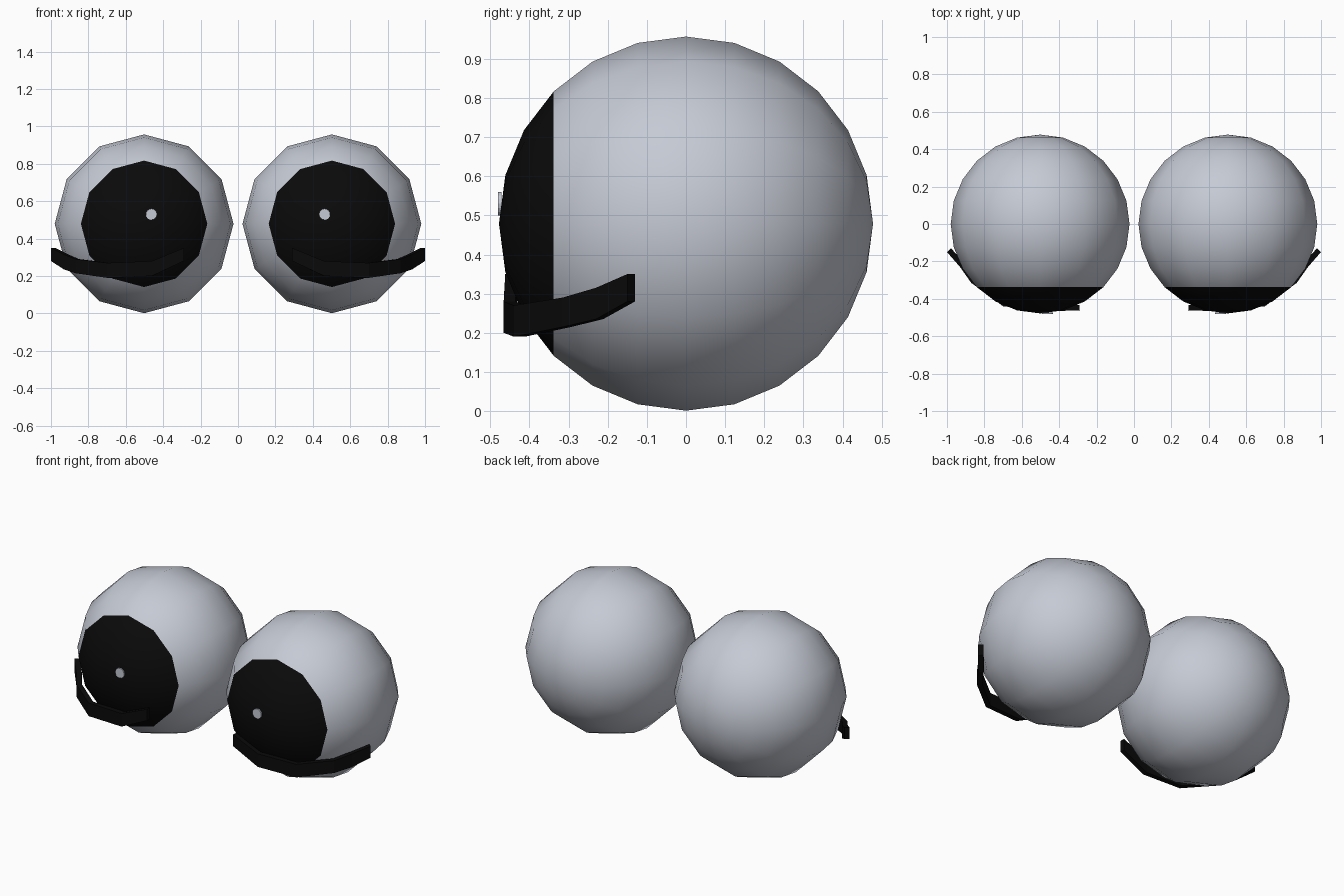
import bpy, bmesh, math
from mathutils import Vector, Matrix

if "Cube" in bpy.data.objects:
    bpy.data.objects.remove(bpy.data.objects["Cube"], do_unlink=True)

R = 0.478
CX = 0.502


def material(name, rgb):
    m = bpy.data.materials.new(name)
    m.use_nodes = True
    m.diffuse_color = (*rgb, 1)
    m.node_tree.nodes["Principled BSDF"].inputs["Base Color"].default_value = (*rgb, 1)
    return m


WHITE = material("pale_grey", (0.56, 0.59, 0.66))
BLACK = material("black", (0.003, 0.003, 0.003))


def finish(name, bm, mats, smooth=False):
    bmesh.ops.recalc_face_normals(bm, faces=bm.faces)
    me = bpy.data.meshes.new(name)
    bm.to_mesh(me)
    bm.free()
    for m in mats:
        me.materials.append(m)
    for p in me.polygons:
        p.use_smooth = smooth
    ob = bpy.data.objects.new(name, me)
    bpy.context.collection.objects.link(ob)
    return ob


def eyeball(name, cx):
    # Sphere with its poles front and back; the front cap is the pupil
    bm = bmesh.new()
    bmesh.ops.create_uvsphere(bm, u_segments=12, v_segments=12, radius=R,
                              matrix=Matrix.Rotation(math.pi / 2, 4, "X"))
    for f in bm.faces:
        f.material_index = int(f.calc_center_median().y < -R * math.sin(math.pi / 4))
    bmesh.ops.translate(bm, verts=bm.verts, vec=(cx, 0, R + 0.001))
    finish(name, bm, [WHITE, BLACK], smooth=True)


def glint(name, cx):
    # Small round highlight on the pupil
    bm = bmesh.new()
    bmesh.ops.create_cone(bm, cap_ends=True, segments=16, radius1=0.03, radius2=0.03, depth=0.008,
                          matrix=Matrix.Translation((cx, -0.476, 0.53)) @ Matrix.Rotation(math.pi / 2, 4, "X"))
    finish(name, bm, [WHITE])


# Lower lid stations: x, outer y, bottom z, top z
LID = [(0.29, -0.462, 0.28, 0.35), (0.46, -0.466, 0.20, 0.28), (0.70, -0.44, 0.19, 0.27),
       (0.87, -0.315, 0.215, 0.29), (0.93, -0.23, 0.235, 0.315), (1.0, -0.15, 0.28, 0.35)]


def lid(name, side):
    # Curved strip wrapping the lower front of the eye
    bm = bmesh.new()
    rings = []
    for i, (x, y, z0, z1) in enumerate(LID):
        a, b = LID[max(i - 1, 0)], LID[min(i + 1, len(LID) - 1)]
        inward = Vector((a[1] - b[1], b[0] - a[0])).normalized() * 0.03
        outer, inner = (x, y), (x + inward.x, y + inward.y)
        rings.append([bm.verts.new((side * min(p[0], 1.0), p[1], z))
                      for p, z in ((outer, z0), (outer, z1), (inner, z1), (inner, z0))])
    for r, s in zip(rings, rings[1:]):
        for k in range(4):
            n = (k + 1) % 4
            bm.faces.new((r[k], r[n], s[n], s[k]))
    bm.faces.new(rings[0])
    bm.faces.new(rings[-1])
    finish(name, bm, [BLACK])


for label, side in (("left", 1), ("right", -1)):
    eyeball(label + "_eyeball", side * CX)
    glint(label + "_glint", side * 0.463)
    lid(label + "_lower_lid", side)
